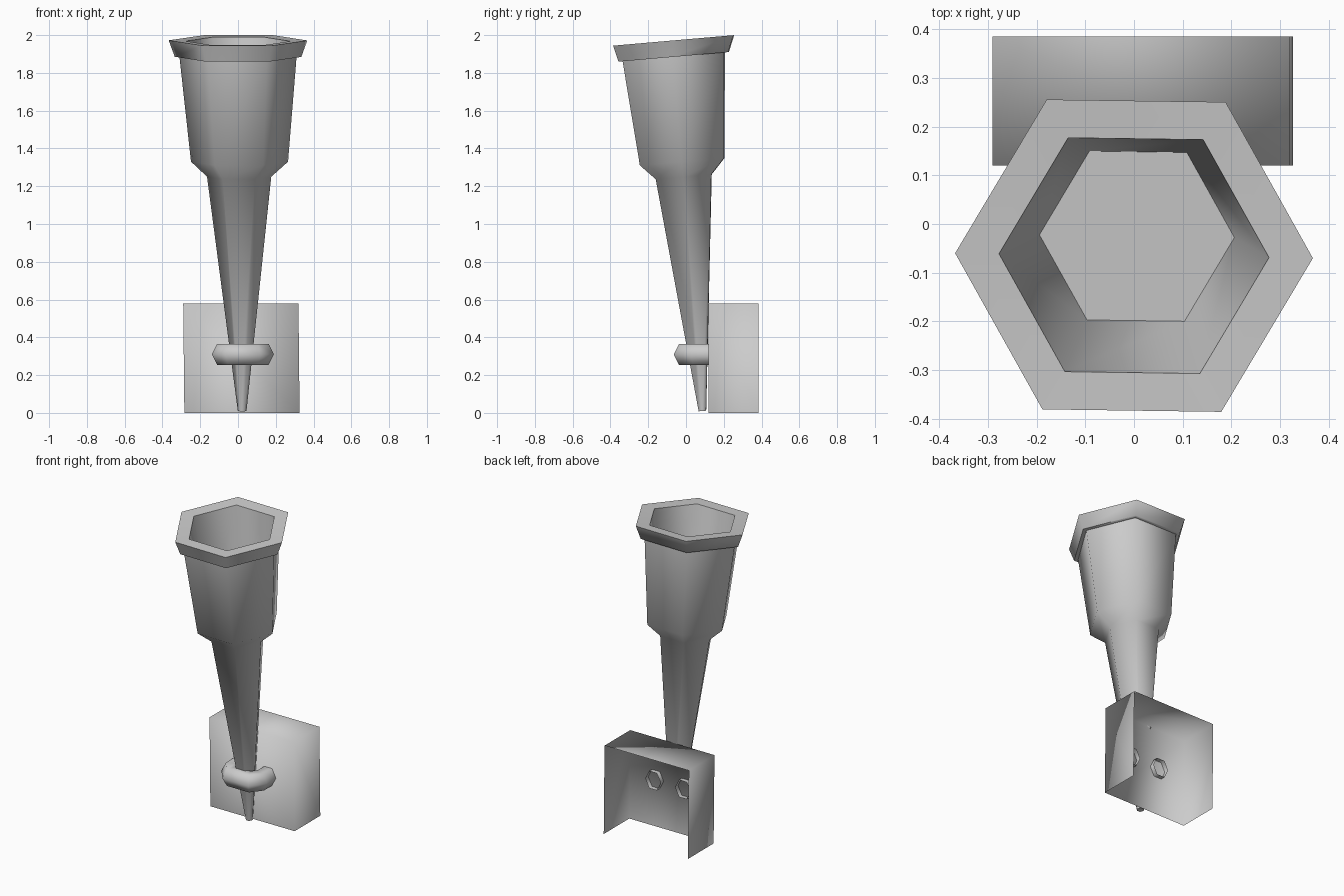
import bpy, bmesh, math
from mathutils import Vector

cube = bpy.data.objects.get("Cube")
if cube:
    bpy.data.objects.remove(cube)

# One plain grey for everything
grey = bpy.data.materials.new("plain_grey")
grey.use_nodes = True
GREY = (0.6, 0.6, 0.6, 1)
grey.diffuse_color = GREY
grey.node_tree.nodes["Principled BSDF"].inputs["Base Color"].default_value = GREY


def finish(name, bm, angle):
    """Turn a bmesh into a smooth-shaded object."""
    mesh = bpy.data.meshes.new(name)
    bm.to_mesh(mesh)
    bm.free()
    mesh.materials.append(grey)
    obj = bpy.data.objects.new(name, mesh)
    bpy.context.collection.objects.link(obj)
    bpy.ops.object.select_all(action='DESELECT')
    obj.select_set(True)
    bpy.context.view_layer.objects.active = obj
    bpy.ops.object.shade_smooth_by_angle(angle=math.radians(angle))
    return obj


def bridge(bm, rings):
    """Join successive closed rings of vertices with quads."""
    for a, b in zip(rings, rings[1:]):
        n = len(a)
        for i in range(n):
            j = (i + 1) % n
            bm.faces.new((a[i], a[j], b[j], b[i]))


SIDES = 6
TWIST = math.radians(-0.8)
TILT = 0.087


def hex_ring(bm, cx, cy, z, r):
    """Six-sided section, tilted so that its back sits higher."""
    ring = []
    for i in range(SIDES):
        a = TWIST + math.tau * i / SIDES
        dy = r * math.sin(a)
        ring.append(bm.verts.new((cx + r * math.cos(a), cy + dy, z + TILT * dy)))
    return ring


# Torch: tapering handle, cup, flared rim and hollow inside (x, y, z, radius)
torch_profile = [
    (0.022, 0.087, 0.01, 0.023),
    (0.006, -0.012, 1.25, 0.17),
    (0.008, -0.02, 1.33, 0.257),
    (0, -0.065, 1.885, 0.31),
    (0, -0.065, 1.885, 0.335),
    (0, -0.065, 1.972, 0.367),
    (0, -0.065, 1.968, 0.277),
    (0.006, -0.025, 1.4, 0.2),
]
bm = bmesh.new()
rings = [hex_ring(bm, *p) for p in torch_profile]
bridge(bm, rings)
bm.faces.new(list(reversed(rings[0])))
bm.faces.new(rings[-1])
finish("torch", bm, 70)

# Wall bracket: thin sheet with front, top and two sides, open behind and below
X0, X1, Y0, Y1, TOP, LEAN = -0.29, 0.32, 0.12, 0.385, 0.58, 0.006
bm = bmesh.new()
upper = [bm.verts.new((x, y, TOP)) for x, y in ((X0, Y1), (X0, Y0), (X1, Y0), (X1, Y1))]
lower = [bm.verts.new((v.co.x + LEAN, v.co.y, 0)) for v in upper]
for i in range(3):
    bm.faces.new((upper[i], lower[i], lower[i + 1], upper[i + 1]))
bm.faces.new(upper)
finish("wall_bracket", bm, 180)

# Holding loop: six-sided tube bent around the handle, with open ends
MID_X, LOOP_Z, TUBE_R = 0.026, 0.31, 0.056
half = [(0.108, 0.15), (0.108, 0.045), (0.066, -0.009)]
path = [Vector((MID_X - x, y, LOOP_Z)) for x, y in half]
path += [Vector((MID_X + x, y, LOOP_Z)) for x, y in reversed(half)]
bm = bmesh.new()
rings = []
for i, p in enumerate(path):
    before = (p - path[i - 1]).normalized() if i > 0 else None
    after = (path[i + 1] - p).normalized() if i < len(path) - 1 else None
    along = ((before or after) + (after or before)).normalized()
    out = Vector((along.y, -along.x, 0)) * -1
    stretch = 1 / along.dot(after or before)
    ring = []
    for k in range(SIDES):
        a = math.tau * k / SIDES
        offset = out * math.cos(a) * TUBE_R * stretch
        ring.append(bm.verts.new(p + offset + Vector((0, 0, 1.15 * TUBE_R * math.sin(a)))))
    rings.append(ring)
bridge(bm, rings)
bmesh.ops.recalc_face_normals(bm, faces=bm.faces)
finish("holding_loop", bm, 70)
